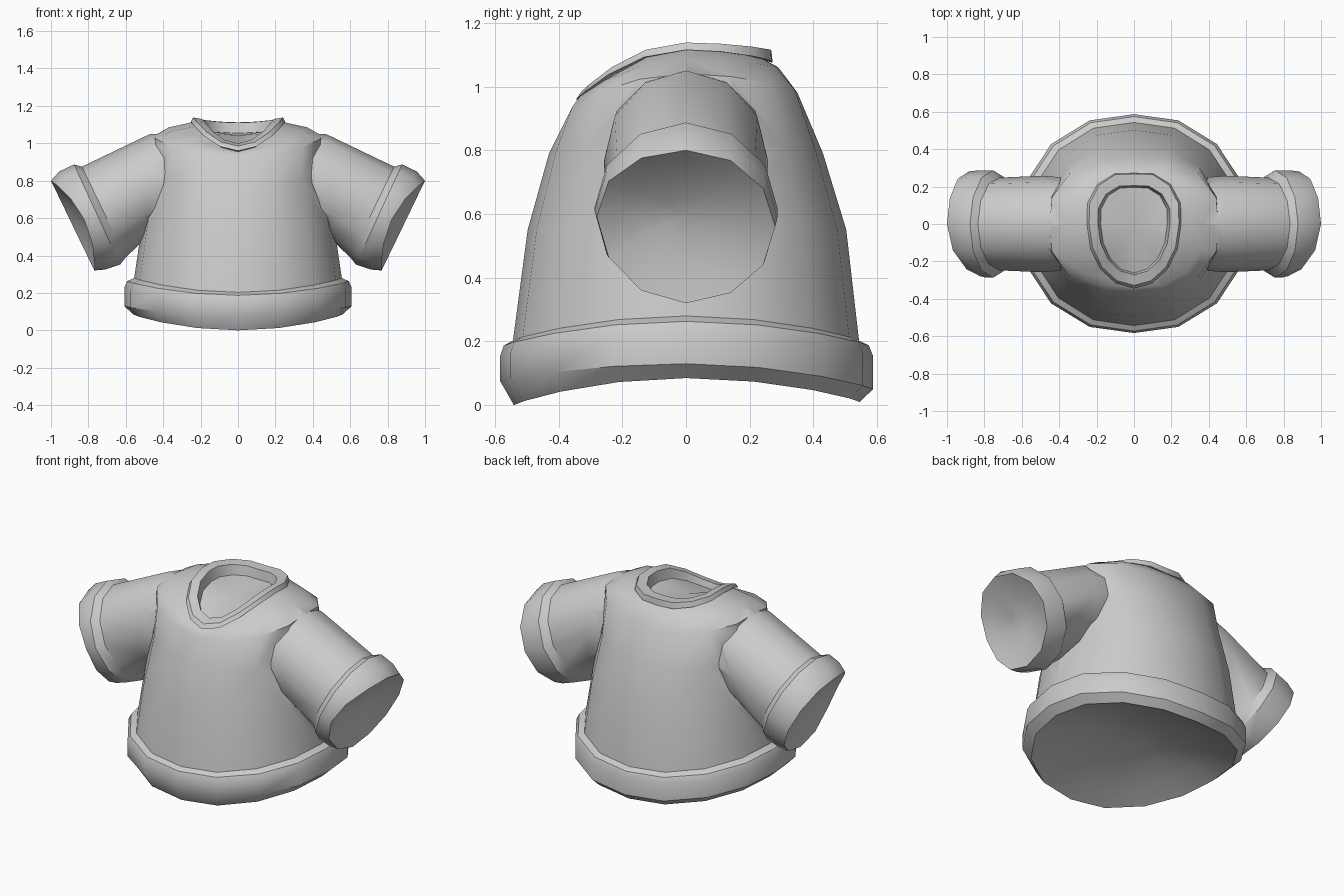
import bpy, bmesh, math
from mathutils import Vector

if "Cube" in bpy.data.objects:
    bpy.data.objects.remove(bpy.data.objects["Cube"])

fabric = bpy.data.materials.new("light_grey_fabric")
fabric.diffuse_color = (0.6, 0.6, 0.6, 1)
fabric.use_nodes = True
fabric.node_tree.nodes["Principled BSDF"].inputs["Base Color"].default_value = fabric.diffuse_color


def loft(name, rings, start_point, end_point):
    """Skin a list of rings and close both ends with fans."""
    bm = bmesh.new()
    loops = [[bm.verts.new(p) for p in ring] for ring in rings]
    n = len(loops[0])
    for a, b in zip(loops, loops[1:]):
        for i in range(n):
            j = (i + 1) % n
            bm.faces.new((a[i], a[j], b[j], b[i]))
    for loop, centre in ((loops[0], start_point), (loops[-1], end_point)):
        c = bm.verts.new(centre)
        for i in range(n):
            bm.faces.new((loop[i], loop[(i + 1) % n], c))
    bmesh.ops.recalc_face_normals(bm, faces=bm.faces)
    mesh = bpy.data.meshes.new(name)
    bm.to_mesh(mesh)
    bm.free()
    mesh.materials.append(fabric)
    obj = bpy.data.objects.new(name, mesh)
    bpy.context.collection.objects.link(obj)
    return obj


def dish(rim, depth):
    """Rings that shrink from a rim into a shallow hollow, and its centre."""
    rim = [Vector(p) for p in rim]
    centre = sum(rim, Vector()) / len(rim)
    depth = Vector(depth)
    rings = [[centre + (p - centre) * s + depth * (1 - s * s) for p in rim]
             for s in (.8, .5, .25)]
    return rings, centre + depth


def body_ring(rx, yf, yb, zf, zs, zb, full_front=.03, full_back=.03):
    """Ring with its own front, side and back depth, height and fullness."""
    pts = []
    for i in range(16):
        a = math.tau * i / 16
        s, c = math.sin(a), math.cos(a)
        depth, z_end, full = (yf, zf, full_front) if c > 0 else (yb, zb, full_back)
        k = 1 + full * abs(math.sin(2 * a))
        pts.append((rx * s * k, -depth * c * k, zs + (z_end - zs) * c * c))
    return pts


def sleeve_ring(side, top, bottom, half_width, front_cut=0.0):
    """Tilted ring between a top and a bottom point, set back at the front."""
    pts = []
    for i in range(12):
        a = math.tau * i / 12
        t = (1 + math.cos(a)) / 2
        s = math.sin(a)
        cut = front_cut * max(0, -s) ** 2
        x = bottom[0] + (top[0] - bottom[0]) * t - .9 * cut
        z = bottom[1] + (top[1] - bottom[1]) * t + .44 * cut
        pts.append((side * x, half_width * s, z))
    return pts


# Hem: arched lower edge and rolled band
hem = [
    body_ring(.56, .54, .545, 0, .085, .01),
    body_ring(.608, .583, .587, .075, .13, .05),
    body_ring(.608, .583, .587, .155, .23, .155),
    body_ring(.592, .572, .574, .187, .263, .187),
    body_ring(.555, .543, .543, .203, .28, .203),
]
# Torso up to the broad shoulders and neckline
torso = [
    body_ring(.515, .497, .503, .55, .55, .55),
    body_ring(.466, .43, .43, .79, .82, .79, .04, .04),
    body_ring(.45, .365, .35, .92, 1.04, .98, .08, .08),
    body_ring(.37, .345, .29, .95, 1.085, 1.06, .06, .06),
    body_ring(.235, .325, .25, .955, 1.115, 1.08, 0, .08),
]
# Raised collar around the neck opening
collar = [
    body_ring(.252, .345, .272, .96, 1.115, 1.075, 0, .1),
    body_ring(.24, .328, .268, .985, 1.138, 1.112, 0, .1),
    body_ring(.193, .272, .205, 1.0, 1.13, 1.11, 0, .1),
    body_ring(.178, .262, .195, .965, 1.07, 1.055, 0, .1),
]
under, under_centre = dish(hem[0], (0, 0, .14))
shirt = loft("shirt", under[::-1] + hem + torso + collar,
             under_centre, (0, -.02, 1.04))

bpy.context.view_layer.objects.active = shirt
for side, label in ((1, "right"), (-1, "left")):
    # Sleeve tube and thick cuff with a hollowed end
    rings = [
        sleeve_ring(side, (.37, 1.05), (.42, .55), .25),
        sleeve_ring(side, (.47, 1.05), (.51, .475), .258),
        sleeve_ring(side, (.835, .875), (.60, .39), .248),
        sleeve_ring(side, (.877, .887), (.63, .352), .287),
        sleeve_ring(side, (.955, .85), (.71, .325), .287, .05),
        sleeve_ring(side, (1.0, .80), (.768, .32), .28, .07),
    ]
    hollow, hollow_centre = dish(rings[-1], (side * -.055, 0, .028))
    sleeve = loft(label + "_sleeve", rings + hollow,
                  (side * .39, 0, .80), hollow_centre)
    # Sew the sleeve onto the body
    join = shirt.modifiers.new(label + "_seam", 'BOOLEAN')
    join.operation = 'UNION'
    join.solver = 'EXACT'
    join.object = sleeve
    bpy.ops.object.modifier_apply(modifier=join.name)
    bpy.data.objects.remove(sleeve)

# Soft cloth shading with crisp seams
bpy.ops.object.select_all(action='DESELECT')
shirt.select_set(True)
bpy.context.view_layer.objects.active = shirt
bpy.ops.object.shade_smooth_by_angle(angle=math.radians(38))
